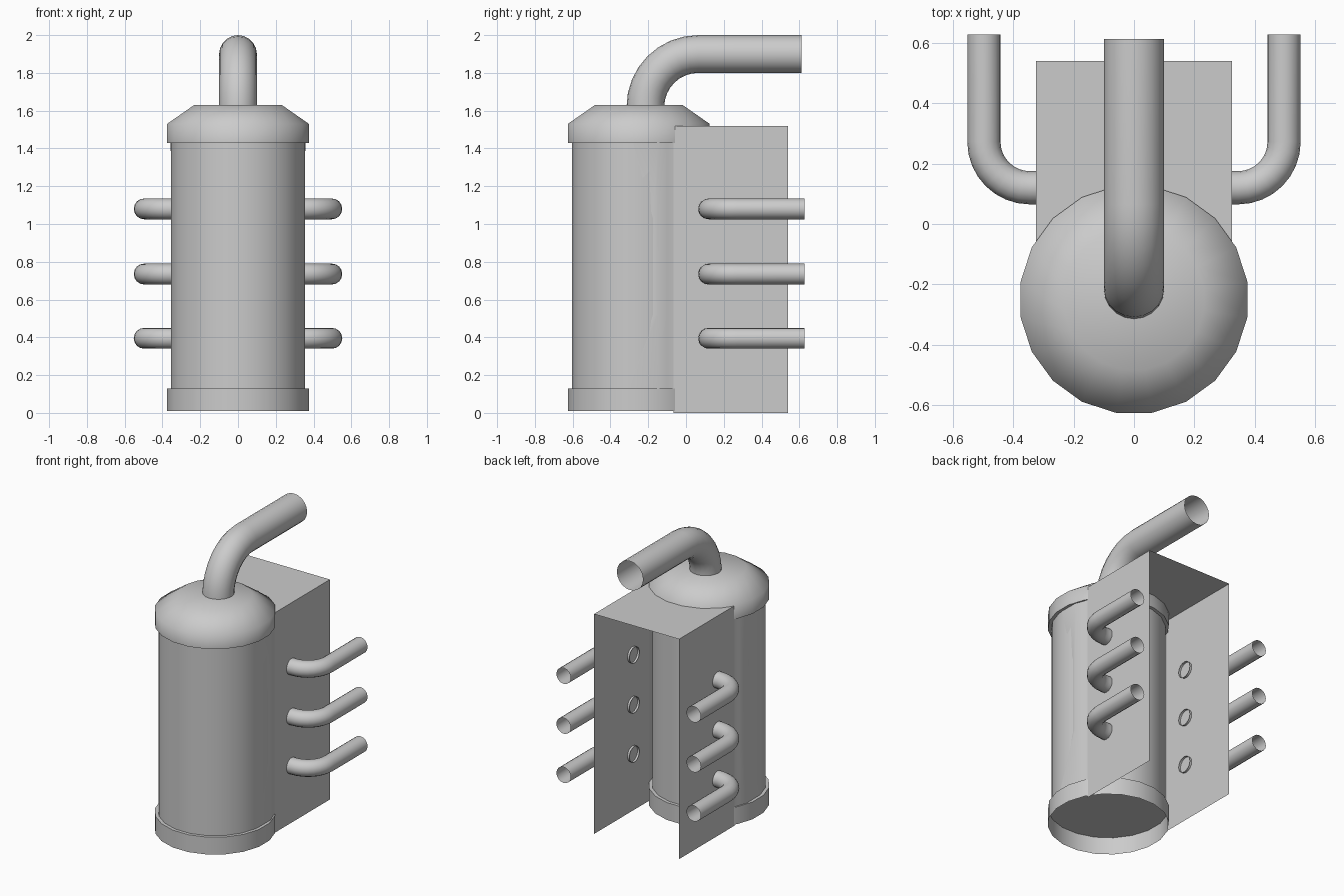
import bpy, bmesh, math
from mathutils import Vector

if "Cube" in bpy.data.objects:
    bpy.data.objects.remove(bpy.data.objects["Cube"], do_unlink=True)

grey = bpy.data.materials.new("plain_grey")
grey.use_nodes = True
colour = (0.6, 0.6, 0.6, 1)
grey.diffuse_color = colour
grey.node_tree.nodes["Principled BSDF"].inputs["Base Color"].default_value = colour

AXIS_Y = -0.25
SIDES = 20


def finish(name, bm, smooth=None):
    mesh = bpy.data.meshes.new(name)
    bm.to_mesh(mesh)
    bm.free()
    mesh.materials.append(grey)
    obj = bpy.data.objects.new(name, mesh)
    bpy.context.collection.objects.link(obj)
    if smooth:
        bpy.ops.object.select_all(action='DESELECT')
        obj.select_set(True)
        bpy.context.view_layer.objects.active = obj
        bpy.ops.object.shade_smooth_by_angle(angle=math.radians(smooth))
    return obj


def skin(bm, rows, closed):
    """Join neighbouring rows of points with quads."""
    rows = [[bm.verts.new(p) for p in row] for row in rows]
    count = len(rows[0])
    for a, b in zip(rows, rows[1:]):
        for i in range(count if closed else count - 1):
            j = (i + 1) % count
            bm.faces.new((a[i], a[j], b[j], b[i]))
    return rows


def turned(name, profile, bottom=False, top=False):
    """Turn a (radius, height) profile about the drum axis."""
    bm = bmesh.new()
    angles = [(i + 0.5) * math.tau / SIDES for i in range(SIDES)]
    rows = skin(bm, [[(r * math.cos(a), AXIS_Y + r * math.sin(a), z)
                      for a in angles] for r, z in profile], True)
    if bottom:
        bm.faces.new(rows[0][::-1])
    if top:
        bm.faces.new(rows[-1])
    return finish(name, bm, 60)


def pipe(name, start, corner, end, bend, radius, sides=20, steps=8):
    """Open tube along a right-angled path with a round bend."""
    start, corner, end = Vector(start), Vector(corner), Vector(end)
    u, v = (corner - start).normalized(), (end - corner).normalized()
    side = u.cross(v)
    centre = corner - u * bend + v * bend
    path = [(start, u)]
    for i in range(steps + 1):
        a = i / steps * math.pi / 2
        path.append((centre + (u * math.sin(a) - v * math.cos(a)) * bend,
                     u * math.cos(a) + v * math.sin(a)))
    path.append((end, v))
    rows = []
    for p, t in path:
        n = side.cross(t)
        rows.append([p + (n * math.cos(k * math.tau / sides)
                          + side * math.sin(k * math.tau / sides)) * radius
                     for k in range(sides)])
    bm = bmesh.new()
    skin(bm, rows, True)
    bmesh.ops.recalc_face_normals(bm, faces=bm.faces)
    return finish(name, bm, 50)


# Drum, lid and base ring
turned("drum_body", [(0.358, 0.13), (0.358, 1.45)], bottom=True, top=True)
turned("drum_lid", [(0.358, 1.43), (0.38, 1.43), (0.38, 1.53), (0.235, 1.63)], top=True)
turned("base_ring", [(0.38, 0.01), (0.38, 0.13), (0.355, 0.13)])

# Rear housing: two side sheets and a top sheet, open at the back and below
bm = bmesh.new()
skin(bm, [[(x, y, z) for x, z in ((-0.325, 0), (-0.325, 1.52), (0.325, 1.52), (0.325, 0))]
          for y in (-0.065, 0.54)], False)
finish("rear_housing", bm)

# Flared strips joining the drum to the housing
for label, s in (("left", 1), ("right", -1)):
    bm = bmesh.new()
    rows = []
    for edge_y, z in ((-0.30, 0.13), (-0.175, 0.52), (-0.175, 1.03), (-0.28, 1.43)):
        edge_x = math.sqrt(0.358 ** 2 - (edge_y - AXIS_Y) ** 2)
        rows.append([(s * edge_x, edge_y, z), (s * 0.355, -0.15, z),
                     (s * 0.335, -0.1, z), (s * 0.325, -0.065, z)])
    skin(bm, rows, False)
    if s < 0:
        bmesh.ops.reverse_faces(bm, faces=bm.faces)
    finish(label + "_flared_strip", bm, 40)

# Large outlet pipe on top
pipe("outlet_pipe", (0, -0.215, 1.58), (0, -0.215, 1.9), (0, 0.612, 1.9), 0.28, 0.1)

# Three small pipes on each side
for label, s in (("left", 1), ("right", -1)):
    for level, z in (("lower", 0.395), ("middle", 0.735), ("upper", 1.08)):
        pipe(f"{label}_{level}_pipe", (s * 0.31, 0.12, z), (s * 0.497, 0.12, z),
             (s * 0.497, 0.627, z), 0.152, 0.055, sides=16)
